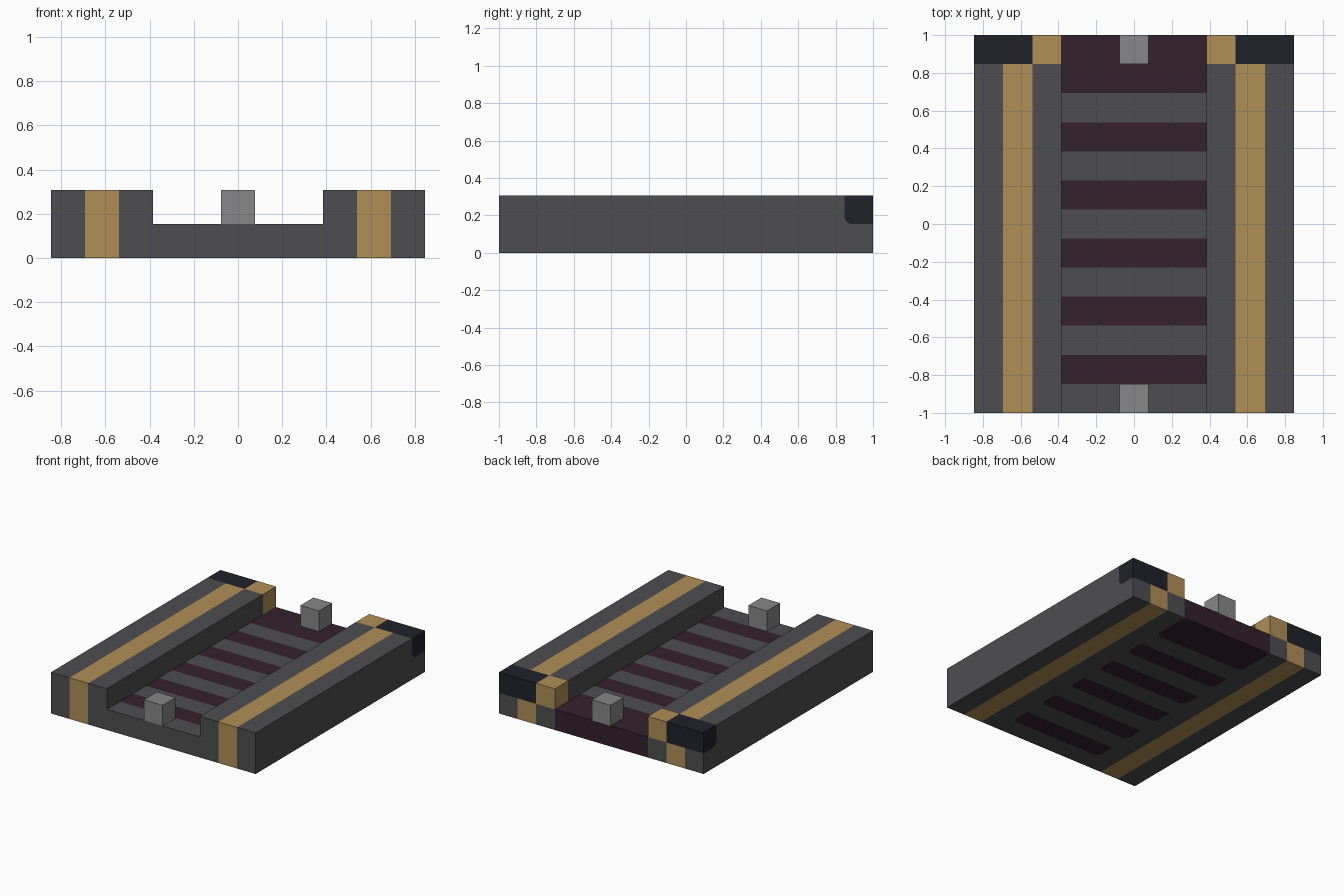
import bpy, bmesh, math
from mathutils import Vector

if "Cube" in bpy.data.objects:
    bpy.data.objects.remove(bpy.data.objects["Cube"])

U = 2 / 13              # one block
HX, HY = 5.5 * U, 1.0   # half width and half length
CH = 2.5 * U            # half width of the channel
R = 0.045               # corner radius of the painted patches


def material(name, rgb):
    m = bpy.data.materials.new(name)
    m.use_nodes = True
    col = (*rgb, 1)
    m.diffuse_color = col
    bsdf = m.node_tree.nodes["Principled BSDF"]
    bsdf.inputs["Base Color"].default_value = col
    bsdf.inputs["Roughness"].default_value = 0.9
    return m


GREY, GOLD, PLUM, NAVY = range(4)
body_mats = [
    material("dark_grey", (0.076, 0.076, 0.081)),
    material("gold", (0.434, 0.275, 0.093)),
    material("dark_plum", (0.036, 0.015, 0.026)),
    material("navy_black", (0.0144, 0.0152, 0.0242)),
]
peg_mat = material("light_grey", (0.242, 0.242, 0.242))


def add_object(name, bm, mats):
    bmesh.ops.recalc_face_normals(bm, faces=bm.faces)
    me = bpy.data.meshes.new(name)
    bm.to_mesh(me)
    bm.free()
    for m in mats:
        me.materials.append(m)
    ob = bpy.data.objects.new(name, me)
    bpy.context.collection.objects.link(ob)
    return ob


def bisect(bm, faces, co, no):
    geom = set(faces)
    for f in faces:
        geom.update(f.edges)
        geom.update(f.verts)
    bmesh.ops.bisect_plane(bm, geom=list(geom), dist=1e-5, plane_co=co, plane_no=no)


def round_corner(bm, pick, centre, a, b):
    """Cut a rounded corner into the picked faces; a and b point out of the corner."""
    for deg in (15, 45, 75):
        t = math.radians(deg)
        n = a * math.cos(t) + b * math.sin(t)
        bisect(bm, [f for f in bm.faces if pick(f)], centre + n * R, n)


# Channel body: a U profile swept front to back
half = [(CH, U), (CH, 2 * U), (HX, 2 * U), (HX, 0)]
profile = half + [(-x, z) for x, z in reversed(half)]
bm = bmesh.new()
face = bm.faces.new([bm.verts.new((x, -HY, z)) for x, z in profile])
ext = bmesh.ops.extrude_face_region(bm, geom=[face], use_keep_orig=True)
bmesh.ops.translate(bm, vec=(0, 2 * HY, 0),
                    verts=[v for v in ext["geom"] if isinstance(v, bmesh.types.BMVert)])
bmesh.ops.recalc_face_normals(bm, faces=bm.faces)

# Block lines where colours change
X, Y, Z = Vector((1, 0, 0)), Vector((0, 1, 0)), Vector((0, 0, 1))
for k in (2.5, 3.5, 4.5):
    for s in (-1, 1):
        bisect(bm, bm.faces[:], X * s * k * U, X)
for k in range(1, 13):
    bisect(bm, bm.faces[:], Y * (k * U - HY), Y)
bisect(bm, bm.faces[:], Z * U, Z)

# Stripes across the floor, as (first, last) y; the back one is two blocks deep
stripes = [((k * U - HY), (k + 1) * U - HY) for k in range(1, 10, 2)]
stripes.append((11 * U - HY, HY))


def stripe_at(y):
    return next((s for s in stripes if s[0] < y < s[1]), None)


# Rounded stripe corners on the underside
def underside(f):
    c = f.calc_center_median()
    return c.z < 1e-4 and abs(c.x) < CH and stripe_at(c.y)


for y0, y1 in stripes:
    for sx in (-1, 1):
        for y, sy in ((y0, -1), (y1, 1)):
            def pick(f, y=y):
                return underside(f) and abs(f.calc_center_median().y - y) < 0.6 * U
            round_corner(bm, pick, Vector((sx * (CH - R), y - sy * R, 0)), X * sx, Y * sy)

# Rounded lower corner of the end caps on the outer sides
CAP = HY - U
for s in (-1, 1):
    def pick(f, s=s):
        c = f.calc_center_median()
        return c.x * s > HX - 1e-4 and c.y > CAP and c.z > U
    round_corner(bm, pick, Vector((s * HX, CAP + R, U + R)), -Y, -Z)


def colour(f):
    c = f.calc_center_median()
    p = c - f.normal * 0.02
    ax = abs(p.x)
    if ax < CH and p.z < U:
        s = stripe_at(p.y)
        if not s:
            return GREY
        if c.z < 1e-4:
            dx = max(0, ax - CH + R)
            dy = max(0, s[0] + R - p.y, p.y - s[1] + R)
            return PLUM if math.hypot(dx, dy) < R else GREY
        return PLUM
    if p.y > CAP and p.z > U:
        if ax < 3.5 * U:
            return GOLD
        on_side = abs(c.x) > HX - 1e-4
        cut = math.hypot(max(0, CAP + R - c.y), max(0, U + R - c.z)) > R
        return GREY if on_side and cut else NAVY
    return GOLD if 3.5 * U < ax < 4.5 * U else GREY


bm.normal_update()
for f in bm.faces:
    f.material_index = colour(f)
add_object("channel_body", bm, body_mats)

# Pegs at both ends of the channel
for name, s in (("front_peg", -1), ("back_peg", 1)):
    bm = bmesh.new()
    bmesh.ops.create_cube(bm, size=U)
    bmesh.ops.translate(bm, vec=(0, s * (HY - U / 2), 1.5 * U), verts=bm.verts)
    add_object(name, bm, [peg_mat])
